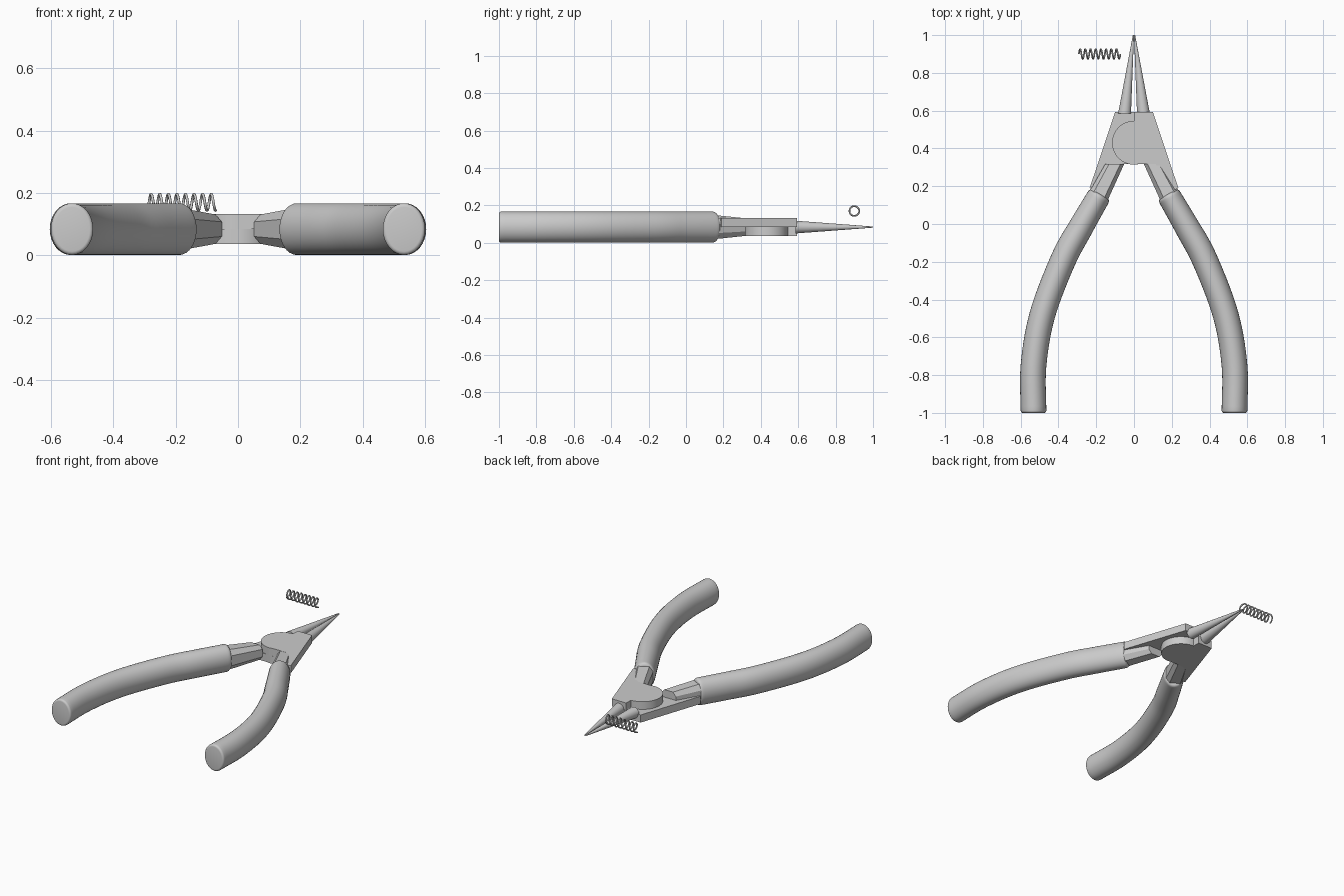
import bpy, bmesh, math
from mathutils import Vector

if "Cube" in bpy.data.objects:
    bpy.data.objects.remove(bpy.data.objects["Cube"])

MID = 0.084          # height of the plane between the two pivot plates

steel = bpy.data.materials.new("light grey")
steel.diffuse_color = (0.6, 0.6, 0.6, 1)
steel.use_nodes = True
steel.node_tree.nodes["Principled BSDF"].inputs["Base Color"].default_value = steel.diffuse_color


def finish(name, bm, angle=35):
    bmesh.ops.recalc_face_normals(bm, faces=bm.faces[:])
    me = bpy.data.meshes.new(name)
    bm.to_mesh(me)
    bm.free()
    ob = bpy.data.objects.new(name, me)
    bpy.context.collection.objects.link(ob)
    me.materials.append(steel)
    bpy.ops.object.select_all(action='DESELECT')
    ob.select_set(True)
    bpy.context.view_layer.objects.active = ob
    bpy.ops.object.shade_smooth_by_angle(angle=math.radians(angle))
    return ob


def place(x, y, z, s):
    """s=-1 turns the part half a turn about the long axis."""
    return Vector((s * x, y, MID + s * z))


def loft(name, rings, section, s, angle=35):
    """rings: (centre xy, direction xy, half width, half height)."""
    bm = bmesh.new()
    loops = []
    for c, d, hw, hh in rings:
        d = Vector(d).normalized()
        loops.append([bm.verts.new(place(c[0] + d.y * u * hw, c[1] - d.x * u * hw, v * hh, s))
                      for u, v in section])
    n = len(section)
    for a, b in zip(loops, loops[1:]):
        for i in range(n):
            j = (i + 1) % n
            bm.faces.new((a[i], a[j], b[j], b[i]))
    bm.faces.new(loops[0])
    bm.faces.new(loops[-1])
    return finish(name, bm, angle)


def catmull(p, steps):
    """Smooth path through p[1]..p[-2], giving (point, tangent)."""
    p = [Vector(q) for q in p]
    out = []
    for i in range(1, len(p) - 2):
        a, b, c, d = p[i - 1:i + 3]
        for k in range(steps + (i == len(p) - 3)):
            t = k / steps
            pos = 0.5 * (2*b + (c - a)*t + (2*a - 5*b + 4*c - d)*t*t + (3*b - a - 3*c + d)*t**3)
            tan = 0.5 * ((c - a) + 2*(2*a - 5*b + 4*c - d)*t + 3*(3*b - a - 3*c + d)*t*t)
            out.append((pos, tan.normalized()))
    return out


def circle(n):
    return [(math.cos(2 * math.pi * i / n), math.sin(2 * math.pi * i / n)) for i in range(n)]


def handle(name, s):
    path = catmull([(0.08, 0.335), (0.18, 0.158), (0.28, -0.015), (0.375, -0.19),
                    (0.485, -0.48), (0.532, -0.75), (0.532, -1.0), (0.532, -1.25)], 7)
    rings = []
    last = len(path) - 1
    for i, (c, d) in enumerate(path):
        w = 0.062 + 0.006 * min(1, i / 10)
        if i in (0, last):           # rounded rims at both ends
            r = 0.018 if i == 0 else 0.012
            inward = 1 if i == 0 else -1
            steps = [k * math.pi / 8 for k in range(5)]
            rim = [(c + d * inward * r * (1 - math.sin(a)), d,
                    w - r * (1 - math.cos(math.pi / 2 - a)),
                    0.084 - r * (1 - math.cos(math.pi / 2 - a))) for a in steps]
            rim = [(c + d * inward * r * (1 - math.cos(a)), d,
                    w - r * (1 - math.sin(a)), 0.083 - r * (1 - math.sin(a))) for a in steps]
            rings += rim if i == 0 else rim[::-1]
        else:
            rings.append((c, d, w, 0.083))
    loft(name, rings, circle(32), s, 50)


def plate(name, s):
    # half-thickness plate with a half disc reaching over the other side
    pts = [(0, 0.593), (0.1, 0.593), (0.235, 0.19), (0.19, 0.17), (0.115, 0.318), (0.03, 0.318)]
    n = 28
    pts += [(-0.116 * math.sin(math.pi * i / n), 0.43 - 0.116 * math.cos(math.pi * i / n))
            for i in range(n + 1)]
    bm = bmesh.new()
    lo = [bm.verts.new(place(x, y, 0, s)) for x, y in pts]
    hi = [bm.verts.new(place(x, y, 0.048, s)) for x, y in pts]
    for i in range(len(pts)):
        j = (i + 1) % len(pts)
        bm.faces.new((lo[i], lo[j], hi[j], hi[i]))
    bm.faces.new(lo)
    bm.faces.new(hi)
    finish(name, bm, 30)


OCT = [(1, .5), (.6, 1), (-.6, 1), (-1, .5), (-1, -.5), (-.6, -1), (.6, -1), (1, -.5)]

for side, s in (("right", 1), ("left", -1)):
    handle(side + "_handle", s)
    plate(side + "_pivot_plate", s)
    # chamfered neck running into the grip
    loft(side + "_neck", [((0.102, 0.318), (0, -1), 0.05, 0.047),
                          ((0.192, 0.14), (0.5, -0.87), 0.054, 0.064)], OCT, s, 20)
    # tapered jaw
    loft(side + "_jaw", [((0.05, 0.585), (0, 1), 0.034, 0.034),
                         ((0.003, 1.0), (0, 1), 0.003, 0.003)], circle(24), s)

# loose coil spring beside the tips
cu = bpy.data.curves.new("coil_spring", 'CURVE')
cu.dimensions = '3D'
cu.bevel_depth = 0.0045
cu.bevel_resolution = 2
cu.use_fill_caps = True
TURNS, PER = 8, 24
sp = cu.splines.new('POLY')
sp.points.add(TURNS * PER)
for i, p in enumerate(sp.points):
    a = 2 * math.pi * i / PER - math.pi / 2
    p.co = (-0.292 + 0.22 * i / (TURNS * PER), 0.9 + 0.026 * math.cos(a), 0.17 + 0.026 * math.sin(a), 1)
spring = bpy.data.objects.new("coil_spring", cu)
bpy.context.collection.objects.link(spring)
cu.materials.append(steel)
bpy.ops.object.select_all(action='DESELECT')
spring.select_set(True)
bpy.context.view_layer.objects.active = spring
bpy.ops.object.convert(target='MESH')
bpy.ops.object.shade_smooth_by_angle(angle=math.radians(50))
